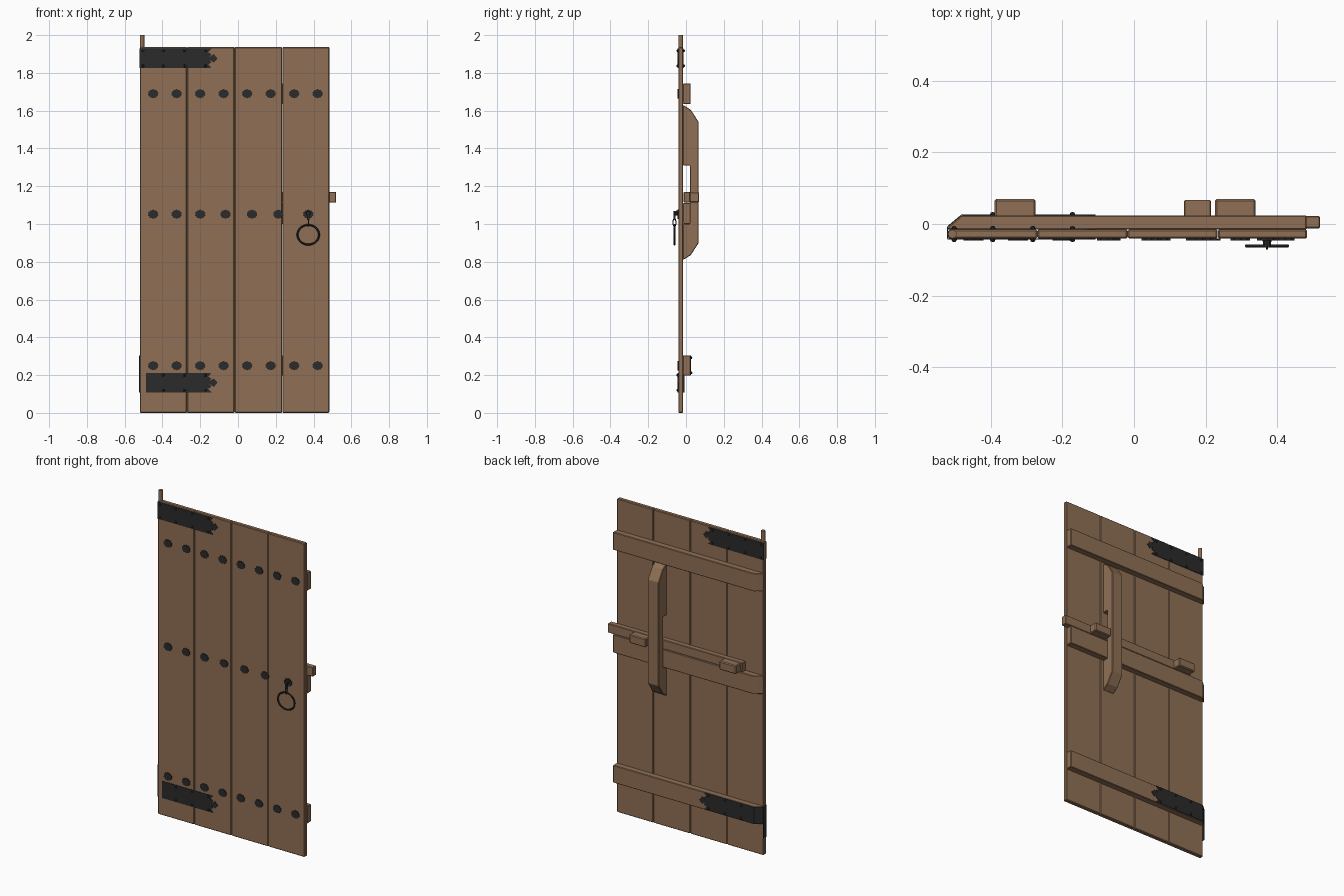
import bpy, bmesh, math
from mathutils import Vector, Matrix

if "Cube" in bpy.data.objects:
    bpy.data.objects.remove(bpy.data.objects["Cube"])


def material(name, c):
    m = bpy.data.materials.new(name)
    m.diffuse_color = (*c, 1)
    m.use_nodes = True
    m.node_tree.nodes["Principled BSDF"].inputs["Base Color"].default_value = m.diffuse_color
    return m


WOOD = material("brown wood", (0.28, 0.163, 0.092))
IRON = material("black iron", (0.024, 0.024, 0.024))
FRONT, BACK = -0.041, -0.015      # plank faces


def finish(name, bm, mat, bevel=0):
    bmesh.ops.recalc_face_normals(bm, faces=bm.faces)
    me = bpy.data.meshes.new(name)
    bm.to_mesh(me)
    bm.free()
    me.materials.append(mat)
    ob = bpy.data.objects.new(name, me)
    bpy.context.collection.objects.link(ob)
    if bevel:
        b = ob.modifiers.new("bevel", 'BEVEL')
        b.width, b.segments = bevel, 1
    return ob


def prism(name, pts, axis, lo, hi, mat, bevel=0):
    """Extrude a 2D outline along an axis; pts hold the other two axes in order."""
    def at(p, t):
        v = list(p)
        v.insert('xyz'.index(axis), t)
        return v
    bm = bmesh.new()
    f = bm.faces.new([bm.verts.new(at(p, lo)) for p in pts])
    r = bmesh.ops.extrude_face_region(bm, geom=[f])
    d = Vector(at((0, 0), hi - lo))
    bmesh.ops.translate(bm, vec=d, verts=[g for g in r['geom'] if isinstance(g, bmesh.types.BMVert)])
    return finish(name, bm, mat, bevel)


def box(name, x, y, z, mat, bevel=0):
    return prism(name, [(x[0], y[0]), (x[1], y[0]), (x[1], y[1]), (x[0], y[1])], 'z', *z, mat, bevel)


def cylinder_y(bm, x, y0, y1, z, r0, r1, n):
    """Round stud whose axis runs along y."""
    rot = Matrix.Rotation(math.pi / 2, 4, 'X')
    bmesh.ops.create_cone(bm, cap_ends=True, segments=n, radius1=r0, radius2=r1, depth=abs(y1 - y0),
                          matrix=Matrix.Translation((x, (y0 + y1) / 2, z)) @ rot)


def ring(name, centre, ru, rv, tube, u, v, n=24, k=6):
    """Closed tube following an ellipse in the plane of u and v."""
    u, v, c = Vector(u), Vector(v), Vector(centre)
    w = u.cross(v)
    bm = bmesh.new()
    rows = []
    for i in range(n):
        a = 2 * math.pi * i / n
        d = u * math.cos(a) + v * math.sin(a)
        p = c + u * ru * math.cos(a) + v * rv * math.sin(a)
        rows.append([bm.verts.new(p + d * tube * math.cos(2 * math.pi * j / k)
                                  + w * tube * math.sin(2 * math.pi * j / k)) for j in range(k)])
    for i in range(n):
        for j in range(k):
            A, B = rows[i], rows[(i + 1) % n]
            bm.faces.new((A[j], B[j], B[(j + 1) % k], A[(j + 1) % k]))
    return finish(name, bm, IRON)


# planks
edges = [-0.52, -0.270, -0.018, 0.234, 0.484]
for a, b in zip(edges, edges[1:]):
    box("plank", (a + .0005, b - .0005), (FRONT, BACK), (0, 1.937), WOOD, 0.004)

# pivot pin on top of the hinge edge
bm = bmesh.new()
bmesh.ops.create_cone(bm, cap_ends=True, segments=12, radius1=0.012, radius2=0.012, depth=0.1,
                      matrix=Matrix.Translation((-0.508, -0.028, 1.95)))
finish("pivot_pin", bm, WOOD)

# ledges across the back, sloped at the hinge end
for z0, z1 in ((1.635, 1.745), (1.0, 1.112), (0.197, 0.305)):
    prism("ledge", [(-0.52, BACK), (0.483, BACK), (0.483, 0.024), (-0.482, 0.024), (-0.52, -0.008)],
          'z', z0, z1, WOOD, 0.003)

# sliding bar with two grips
box("bar", (-0.40, 0.52), (-0.012, 0.022), (1.113, 1.17), WOOD, 0.003)
for x0, x1 in ((-0.39, -0.275), (0.227, 0.34)):
    box("bar_grip", (x0, x1), (0.018, 0.07), (1.115, 1.168), WOOD, 0.005)

# slotted upright that holds the bar
prism("bar_keeper", [(BACK, 0.81), (0.025, 0.835), (0.067, 0.90), (0.067, 1.54), (0.025, 1.605),
                     (BACK, 1.63), (BACK, 1.31), (0.022, 1.31), (0.022, 1.0), (BACK, 1.0)],
      'x', 0.14, 0.215, WOOD, 0.003)


# iron straps with a notched end and pointed tip
def strap(name, x0, zc, y, side):
    half = [(-0.14, 0.052), (-0.158, 0.032), (-0.140, 0.022), (-0.150, 0.008), (-0.128, 0.022)]
    pts = [(x0, 0.052)] + half + [(-0.108, 0)] + [(x, -z) for x, z in reversed(half)] + [(x0, -0.052)]
    prism(name, [(x, z + zc) for x, z in pts], 'y', y, y + side * 0.003, IRON)
    bm = bmesh.new()
    for x in (-0.503, -0.395, -0.283, -0.172):
        if x > x0:
            for dz in (-0.040, 0.040):
                bmesh.ops.create_uvsphere(bm, u_segments=8, v_segments=4, radius=0.008,
                                          matrix=Matrix.Translation((x, y + side * 0.002, zc + dz)))
    finish(name + "_nails", bm, IRON)


strap("upper_front_strap", -0.521, 1.877, FRONT, -1)
strap("upper_back_strap", -0.521, 1.877, BACK, 1)
strap("lower_front_strap", -0.488, 0.16, FRONT, -1)
strap("lower_back_strap", -0.482, 0.252, 0.024, 1)
# lower strap wrapping round the sloped ledge end and the door edge
prism("lower_strap_bend", [(-0.52, -0.008), (-0.482, 0.024), (-0.482, 0.027), (-0.523, -0.007)],
      'z', 0.2, 0.304, IRON)
box("lower_strap_side", (-0.523, -0.52), (-0.041, -0.008), (0.108, 0.304), IRON)

# front studs: lobed iron discs
rows = [(z, [-0.449 + 0.1244 * i for i in range(8)]) for z in (1.69, 0.25)]
rows.append((1.052, [-0.449, -0.325, -0.2, -0.066, 0.074, 0.214, 0.372]))
for z, xs in rows:
    for x in xs:
        pts = []
        for i in range(20):
            a = 2 * math.pi * i / 20
            r = 1.0 if i % 2 else 0.87
            pts.append((x + 0.029 * r * math.cos(a), z + 0.025 * r * math.sin(a)))
        prism("stud", pts, 'y', FRONT, -0.046, IRON)

# pull ring, its link and boss
bm = bmesh.new()
cylinder_y(bm, 0.372, -0.044, -0.066, 1.058, 0.013, 0.011, 10)
finish("ring_boss", bm, IRON)
box("ring_stem", (0.366, 0.378), (-0.066, -0.056), (1.022, 1.06), IRON)
ring("ring_link", (0.372, -0.061, 1.008), 0.008, 0.020, 0.003, (0, 1, 0), (0, 0, 1), 14)
ring("pull_ring", (0.372, -0.061, 0.943), 0.057, 0.052, 0.005, (1, 0, 0), (0, 0, 1), 28)
